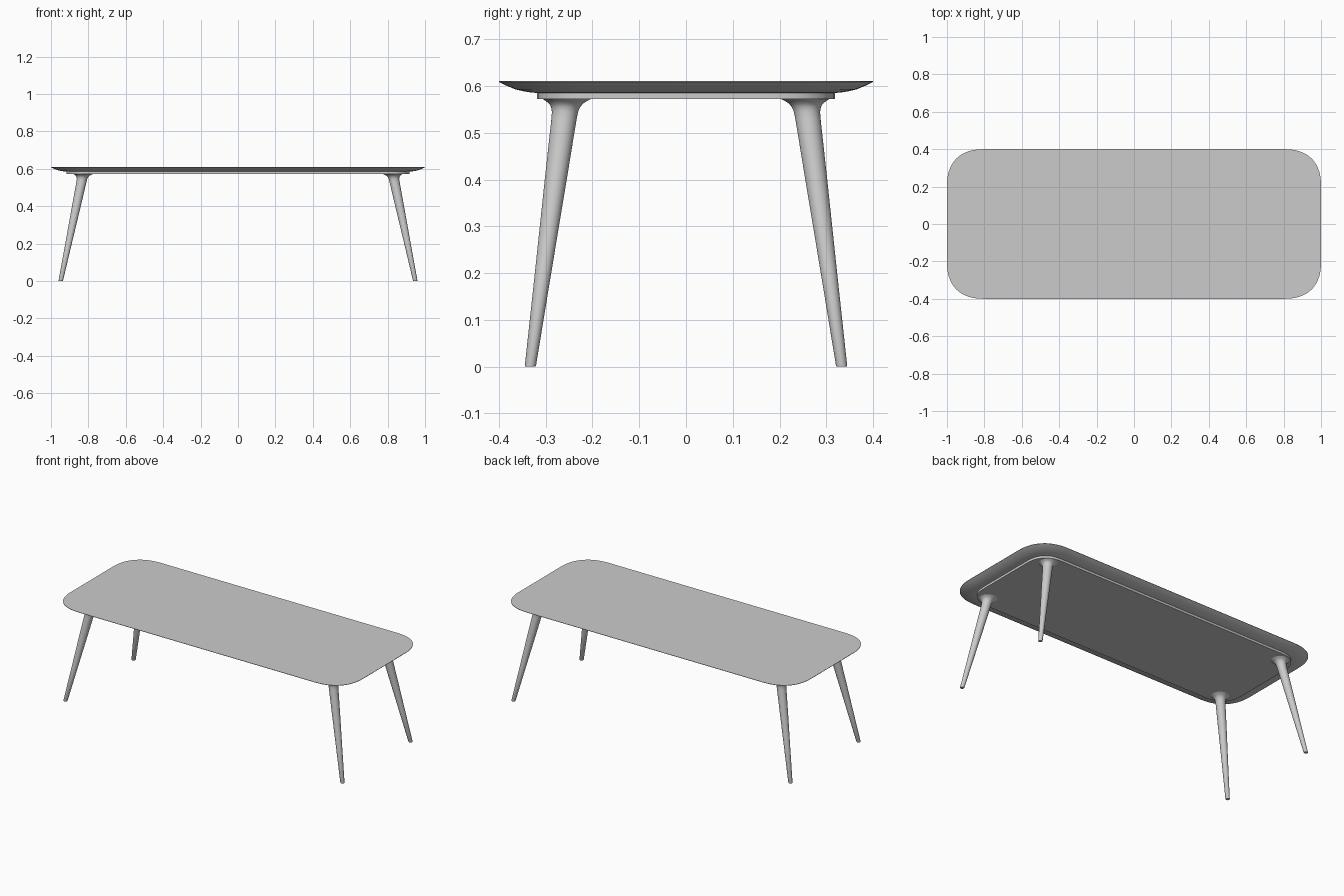
import bpy
import bmesh
import math

cube = bpy.data.objects.get("Cube")
if cube:
    bpy.data.objects.remove(cube)

grey = bpy.data.materials.new("light grey")
grey.use_nodes = True
grey.diffuse_color = (0.6, 0.6, 0.6, 1)
grey.node_tree.nodes["Principled BSDF"].inputs["Base Color"].default_value = (0.6, 0.6, 0.6, 1)


def rounded_outline(hx, hy, r, z, steps=14, power=2.4):
    """Rectangle with soft superellipse corners, counter-clockwise."""
    pts = []
    for quarter, (sx, sy) in enumerate([(1, 1), (-1, 1), (-1, -1), (1, -1)]):
        for i in range(steps + 1):
            a = math.pi / 2 * (quarter + i / steps)
            c, s = abs(math.cos(a)), abs(math.sin(a))
            pts.append((sx * (hx - r + r * c ** (2 / power)),
                        sy * (hy - r + r * s ** (2 / power)), z))
    return pts


def circle(cx, cy, r, z, sides=32):
    turn = 2 * math.pi / sides
    return [(cx + r * math.cos(turn * i), cy + r * math.sin(turn * i), z) for i in range(sides)]


def loft(name, rings):
    """Join rings from bottom to top and cap both ends."""
    bm = bmesh.new()
    loops = [[bm.verts.new(p) for p in ring] for ring in rings]
    for low, high in zip(loops, loops[1:]):
        for i in range(len(low)):
            j = (i + 1) % len(low)
            bm.faces.new((low[i], low[j], high[j], high[i]))
    bm.faces.new(loops[0][::-1])
    bm.faces.new(loops[-1])
    bmesh.ops.remove_doubles(bm, verts=bm.verts, dist=1e-5)
    bmesh.ops.recalc_face_normals(bm, faces=bm.faces)
    mesh = bpy.data.meshes.new(name)
    bm.to_mesh(mesh)
    bm.free()
    mesh.materials.append(grey)
    obj = bpy.data.objects.new(name, mesh)
    bpy.context.collection.objects.link(obj)
    bpy.ops.object.select_all(action='DESELECT')
    obj.select_set(True)
    bpy.context.view_layer.objects.active = obj
    bpy.ops.object.shade_smooth_by_angle(angle=math.radians(30))
    return obj


# Table top: flat above, curved underside thinning to the rim (inset, height)
rim = [(0.09, 0.585), (0.07, 0.586), (0.052, 0.589), (0.035, 0.593),
       (0.018, 0.600), (0.005, 0.606), (0, 0.609), (0, 0.611)]
loft("table_top", [rounded_outline(1 - d, 0.4 - d, 0.2 - d * 0.6, z) for d, z in rim])

# Mounting plate under the top
loft("under_plate", [rounded_outline(0.918, 0.319, 0.14, z) for z in (0.572, 0.587)])

# Splayed tapering legs with a flared collar (height, radius)
profile = [(0, 0.0105), (0.003, 0.012), (0.2, 0.0175), (0.4, 0.0235), (0.53, 0.027),
           (0.545, 0.028), (0.555, 0.031), (0.562, 0.036), (0.568, 0.044), (0.573, 0.053)]
for side, sx in (("left", 1), ("right", -1)):
    for end, sy in (("front", -1), ("back", 1)):
        rings = []
        for z, r in profile:
            t = z / 0.573
            rings.append(circle(sx * (0.948 - 0.12 * t), sy * (0.333 - 0.078 * t), r, z))
        loft(f"{end}_{side}_leg", rings)
